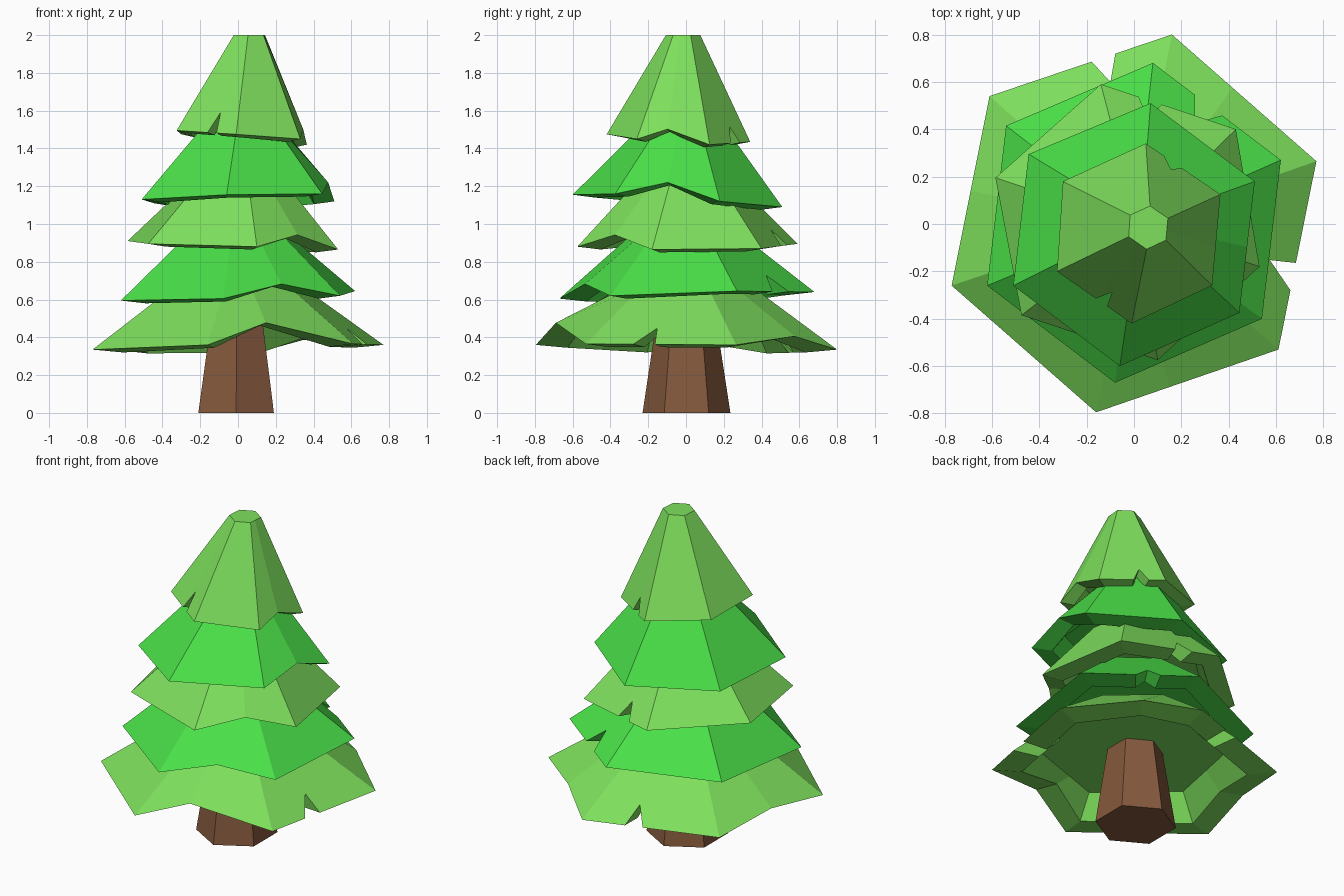
import bpy
from mathutils import Vector

cube = bpy.data.objects.get("Cube")
if cube:
    bpy.data.objects.remove(cube, do_unlink=True)


def material(name, rgb):
    mat = bpy.data.materials.new(name)
    mat.use_nodes = True
    mat.diffuse_color = (*rgb, 1)
    mat.node_tree.nodes["Principled BSDF"].inputs["Base Color"].default_value = (*rgb, 1)
    return mat


light_green = material("light green", (0.208, 0.745, 0.108))
mid_green = material("mid green", (0.069, 0.745, 0.065))
brown = material("bark brown", (0.235, 0.1, 0.046))


def loft(name, rings, mat):
    """Skin a stack of equal-length rings; close the stack with end caps."""
    n = len(rings[0])
    verts = [p for ring in rings for p in ring]
    faces = []
    for r in range(len(rings) - 1):
        for i in range(n):
            j = (i + 1) % n
            faces.append((r * n + i, r * n + j, (r + 1) * n + j, (r + 1) * n + i))
    faces.append(tuple(reversed(range(n))))
    faces.append(tuple(range(len(verts) - n, len(verts))))
    mesh = bpy.data.meshes.new(name)
    mesh.from_pydata(verts, [], faces)
    mesh.materials.append(mat)
    obj = bpy.data.objects.new(name, mesh)
    bpy.context.collection.objects.link(obj)
    return obj


def tier(name, mat, corners, top_centre, top_scale, ceiling, raised, notches):
    """Hollow six-sided skirt of branches.
    raised: (edge, t, lift) points; notches: (edge, t0, t_apex, t1, depth)."""
    corners = [Vector(c) for c in corners]
    centre = sum(corners, Vector()) / 6
    top_centre = Vector(top_centre)

    def to_top(p):
        q = top_centre + (p - centre) * top_scale
        q.z = top_centre.z
        return q

    def shrink(p, s, z):
        return Vector((centre.x + (p.x - centre.x) * s, centre.y + (p.y - centre.y) * s, z))

    rim, top, base = [], [], []
    for e in range(6):
        a, b = corners[e], corners[(e + 1) % 6]
        points = [(0, 0, 0)]
        points += [(t, lift, 0) for k, t, lift in raised if k == e]
        for k, t0, tm, t1, depth in notches:
            if k == e:
                points += [(t0, 0, 0), (tm, 0, depth), (t1, 0, 0)]
        for t, lift, depth in sorted(points):
            p = a.lerp(b, t)
            q = to_top(p)
            base.append(p)
            top.append(q)
            rim.append(p.lerp(q, depth) + Vector((0, 0, lift)))
    lip = [shrink(p, 0.79, p.z - 0.015) for p in rim]
    inner = [shrink(p, 0.66, ceiling) for p in base]
    # corners run clockwise, so reverse for outward normals
    loft(name, [list(reversed(r)) for r in (inner, lip, rim, top)], mat)


# Trunk
foot = [(-0.01, -0.23), (0.19, -0.115), (0.19, 0.12), (-0.01, 0.235), (-0.21, 0.12), (-0.21, -0.115)]
loft("trunk", [[(x * s, y * s, z) for x, y in foot] for s, z in ((1, 0), (0.64, 0.55))], brown)

# Branch tiers, bottom to top
tier("branches_bottom", light_green,
     [(0.16, 0.8, 0.335), (0.77, 0.265, 0.36), (0.61, -0.53, 0.365),
      (-0.16, -0.795, 0.36), (-0.77, -0.26, 0.335), (-0.61, 0.54, 0.33)],
     (0, 0, 0.68), 0.42, 0.48,
     [(0, 0.42, 0.06), (2, 0.6, 0.115), (4, 0.5, 0.05)],
     [(1, 0.54, 0.56, 0.685, 0.27), (5, 0.56, 0.64, 0.69, 0.26)])

tier("branches_lower", mid_green,
     [(0.08, 0.68, 0.64), (0.62, 0.27, 0.645), (0.54, -0.4, 0.62),
      (-0.08, -0.67, 0.605), (-0.62, -0.26, 0.595), (-0.54, 0.415, 0.61)],
     (0, 0, 0.96), 0.4, 0.74, [(2, 0.5, 0.07)], [(0, 0.33, 0.42, 0.54, 0.27)])

tier("branches_middle", light_green,
     [(-0.14, 0.59, 0.895), (0.43, 0.4, 0.87), (0.53, -0.18, 0.865),
      (0.1, -0.575, 0.88), (-0.475, -0.385, 0.895), (-0.585, 0.195, 0.91)],
     (0, 0, 1.24), 0.42, 1.0, [(2, 0.5, 0.07)], [(0, 0.28, 0.36, 0.45, 0.24)])

tier("branches_upper", mid_green,
     [(0.07, 0.51, 1.09), (0.51, 0.18, 1.12), (0.445, -0.375, 1.16),
      (-0.06, -0.6, 1.155), (-0.51, -0.26, 1.13), (-0.445, 0.295, 1.11)],
     (0.02, -0.01, 1.54), 0.36, 1.24, [(1, 0.5, 0.08)], [])

tier("branches_top", light_green,
     [(0.05, 0.34, 1.435), (0.365, 0.125, 1.42), (0.33, -0.26, 1.45),
      (-0.01, -0.42, 1.475), (-0.325, -0.2, 1.495), (-0.3, 0.18, 1.475)],
     (0.06, -0.015, 2.0), 0.24, 1.56, [(1, 0.58, 0.065)],
     [(0, 0.25, 0.37, 0.48, 0.15), (3, 0.33, 0.36, 0.48, 0.21)])
